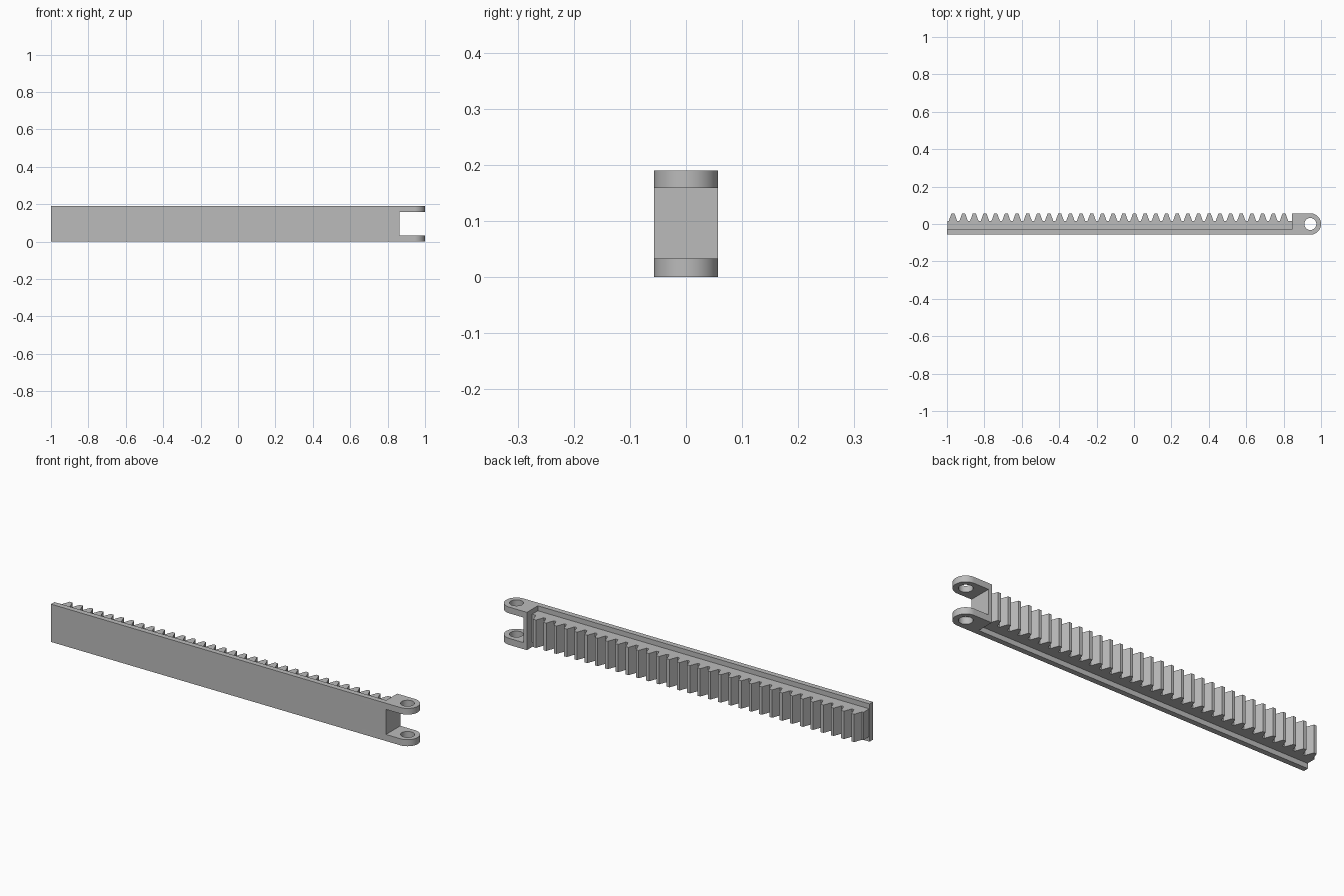
import bpy, bmesh
from math import pi, sin, cos, tan, radians

cube = bpy.data.objects.get("Cube")
if cube:
    bpy.data.objects.remove(cube, do_unlink=True)

# Main sizes
HALF_W = 0.057
HEIGHT = 0.19
PLATE_Y = -0.03
BLOCK_X = 0.845
PIN_X = 1 - HALF_W
PITCH = 0.0571
MODULE = PITCH / pi
TEETH = 32
FIRST_TOOTH = -0.968

grey = bpy.data.materials.new("plain_grey")
grey.use_nodes = True
grey.diffuse_color = (0.5, 0.5, 0.5, 1)
grey.node_tree.nodes["Principled BSDF"].inputs["Base Color"].default_value = (0.5, 0.5, 0.5, 1)


def extrude_profile(name, points, z0, z1):
    """Prism made from an outline in the xy plane."""
    bm = bmesh.new()
    face = bm.faces.new([bm.verts.new((x, y, z0)) for x, y in points])
    new = bmesh.ops.extrude_face_region(bm, geom=[face])["geom"]
    bmesh.ops.translate(bm, vec=(0, 0, z1 - z0),
                        verts=[v for v in new if isinstance(v, bmesh.types.BMVert)])
    bmesh.ops.recalc_face_normals(bm, faces=bm.faces)
    mesh = bpy.data.meshes.new(name)
    bm.to_mesh(mesh)
    bm.free()
    mesh.materials.append(grey)
    obj = bpy.data.objects.new(name, mesh)
    bpy.context.collection.objects.link(obj)
    return obj


def arc(cx, radius, start, end, steps):
    angles = [start + (end - start) * i / steps for i in range(steps + 1)]
    return [(cx + radius * cos(a), radius * sin(a)) for a in angles]


def cut(target, cutter):
    """Subtract the cutter, apply the result and remove the cutter."""
    cutter.hide_render = True
    mod = target.modifiers.new("cut", 'BOOLEAN')
    mod.operation = 'DIFFERENCE'
    mod.solver = 'EXACT'
    mod.object = cutter
    bpy.context.view_layer.objects.active = target
    bpy.ops.object.modifier_apply(modifier=mod.name)
    bpy.data.objects.remove(cutter, do_unlink=True)


# Back plate that widens into a round-nosed fork
outline = [(-1, PLATE_Y), (-1, -HALF_W)]
outline += arc(PIN_X, HALF_W, -pi / 2, pi / 2, 32)
outline += [(BLOCK_X, HALF_W), (BLOCK_X, PLATE_Y)]
body = extrude_profile("back_plate_and_fork", outline, 0, HEIGHT)

# Fork slot and pin hole
slot = [(0.863, -0.1), (1.1, -0.1), (1.1, 0.1), (0.863, 0.1)]
cut(body, extrude_profile("slot_cutter", slot, 0.033, 0.159))
cut(body, extrude_profile("pin_hole_cutter", arc(PIN_X, 0.032, 0, 2 * pi, 48)[:-1], -0.1, 0.3))

# Toothed rack, inset from the top and bottom of the plate
root_y = HALF_W - 2.25 * MODULE
slope = tan(radians(20))
tip = PITCH / 4 - MODULE * slope
root = PITCH / 4 + 1.25 * MODULE * slope
profile = [(BLOCK_X + 0.005, PLATE_Y - 0.005), (-0.998, PLATE_Y - 0.005), (-0.998, root_y)]
for i in range(TEETH):
    x = FIRST_TOOTH + i * PITCH
    profile += [(x - root, root_y), (x - tip, HALF_W), (x + tip, HALF_W), (x + root, root_y)]
profile.append((BLOCK_X + 0.005, root_y))
rack = extrude_profile("toothed_rack", profile, 0.025, HEIGHT - 0.025)

# Smooth the round nose and hole, keep edges sharp
bpy.ops.object.select_all(action='DESELECT')
body.select_set(True)
bpy.context.view_layer.objects.active = body
bpy.ops.object.shade_smooth_by_angle(angle=radians(30))
